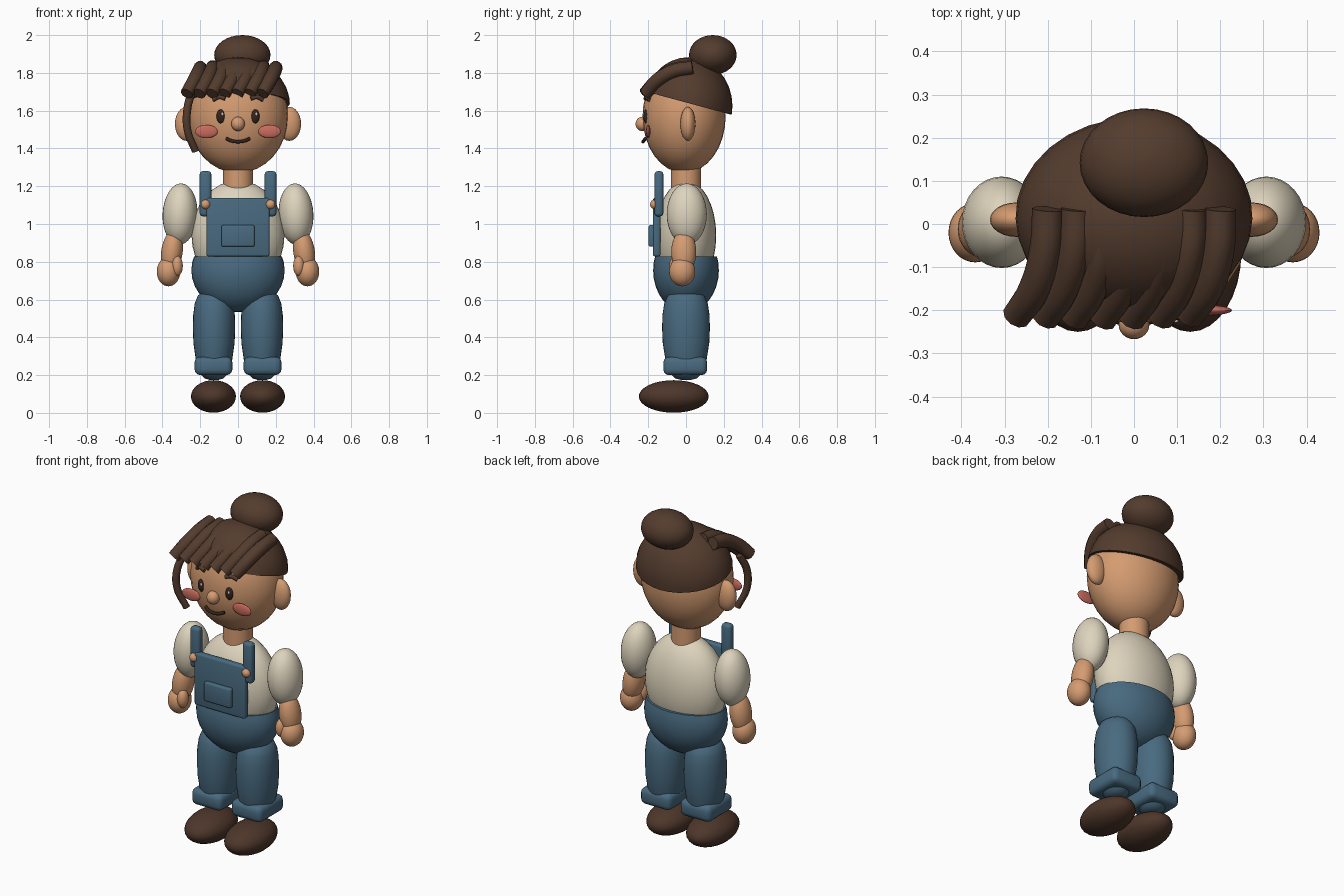
import bpy, bmesh, math
from mathutils import Vector

if "Cube" in bpy.data.objects:
    bpy.data.objects.remove(bpy.data.objects["Cube"])


def material(name, rgb):
    m = bpy.data.materials.new(name)
    m.diffuse_color = (*rgb, 1)
    m.use_nodes = True
    m.node_tree.nodes["Principled BSDF"].inputs["Base Color"].default_value = m.diffuse_color
    return m


HAIR = material("brown_hair", (0.088, 0.045, 0.027))
SHOE = material("shoe_brown", (0.075, 0.037, 0.023))
DARK = material("dark_eye", (0.035, 0.018, 0.012))
SKIN = material("skin", (0.66, 0.33, 0.165))
CREAM = material("cream_shirt", (0.73, 0.66, 0.51))
DENIM = material("blue_denim", (0.066, 0.145, 0.215))
PINK = material("pink_cheek", (0.58, 0.15, 0.11))
GLINT = material("eye_glint", (0.8, 0.8, 0.78))


def finish(ob, name, mat, angle=40):
    ob.name = name
    ob.data.materials.clear()
    ob.data.materials.append(mat)
    bpy.ops.object.select_all(action='DESELECT')
    ob.select_set(True)
    bpy.context.view_layer.objects.active = ob
    bpy.ops.object.shade_smooth_by_angle(angle=math.radians(angle))
    return ob


def from_bmesh(bm, name, mat):
    me = bpy.data.meshes.new(name)
    bmesh.ops.recalc_face_normals(bm, faces=bm.faces)
    bm.to_mesh(me)
    bm.free()
    ob = bpy.data.objects.new(name, me)
    bpy.context.collection.objects.link(ob)
    return finish(ob, name, mat)


def ball(name, loc, radii, mat, rot=(0, 0, 0), seg=32, cut=None):
    """Ellipsoid, optionally keeping only the side of a plane behind its normal."""
    bm = bmesh.new()
    bmesh.ops.create_uvsphere(bm, u_segments=seg, v_segments=seg // 2, radius=1)
    for v in bm.verts:
        v.co = Vector([c * r for c, r in zip(v.co, radii)])
    if cut:
        co, no = cut
        bmesh.ops.bisect_plane(bm, geom=bm.verts[:] + bm.edges[:] + bm.faces[:],
                               plane_co=Vector(co) - Vector(loc), plane_no=no, clear_outer=True)
        bmesh.ops.holes_fill(bm, edges=[e for e in bm.edges if e.is_boundary])
    ob = from_bmesh(bm, name, mat)
    ob.location, ob.rotation_euler = loc, rot
    return ob


def box(name, lo, hi, bevel, mat):
    bm = bmesh.new()
    bmesh.ops.create_cube(bm, size=1)
    for v in bm.verts:
        v.co = Vector([(a + b) / 2 + c * (b - a) for a, b, c in zip(lo, hi, v.co)])
    bmesh.ops.bevel(bm, geom=bm.edges[:], offset=bevel, segments=3, profile=0.5, affect='EDGES')
    return from_bmesh(bm, name, mat)


def lathe(name, loc, profile, mat, ky=1, seg=32):
    """Spin (radius, z) points round the vertical axis, with depth scaled by ky."""
    bm = bmesh.new()
    rings = [[bm.verts.new((r * math.cos(2 * math.pi * i / seg), ky * r * math.sin(2 * math.pi * i / seg), z))
              for i in range(seg)] for r, z in profile]
    for a, b in zip(rings, rings[1:]):
        for i in range(seg):
            bm.faces.new((a[i], a[(i + 1) % seg], b[(i + 1) % seg], b[i]))
    bm.faces.new(rings[0])
    bm.faces.new(rings[-1])
    ob = from_bmesh(bm, name, mat)
    ob.location = loc
    return ob


def tube(name, pts, radius, mat, taper=None):
    """Round tube along a smooth path."""
    cu = bpy.data.curves.new(name, 'CURVE')
    cu.dimensions = '3D'
    cu.bevel_depth, cu.bevel_resolution = radius, 3
    cu.use_fill_caps = True
    cu.resolution_u = 6
    sp = cu.splines.new('BEZIER')
    sp.bezier_points.add(len(pts) - 1)
    for i, (bp, p) in enumerate(zip(sp.bezier_points, pts)):
        bp.co = p
        bp.handle_left_type = bp.handle_right_type = 'AUTO'
        bp.radius = taper[i] if taper else 1
    ob = bpy.data.objects.new(name, cu)
    bpy.context.collection.objects.link(ob)
    bpy.ops.object.select_all(action='DESELECT')
    ob.select_set(True)
    bpy.context.view_layer.objects.active = ob
    bpy.ops.object.convert(target='MESH')
    return finish(bpy.context.object, name, mat)


# Head, neck and nose
ball("head", (0, -0.01, 1.57), (0.265, 0.22, 0.3), SKIN)
lathe("neck", (0, 0, 0), [(0.08, 1.15), (0.08, 1.36)], SKIN)
ball("nose", (0, -0.232, 1.53), (0.036, 0.035, 0.038), SKIN, seg=24)
tube("mouth", [(-0.062, -0.215, 1.452), (-0.03, -0.225, 1.439), (0.03, -0.225, 1.439),
               (0.062, -0.215, 1.452)], 0.009, DARK)

# Hair cap with a hairline rising to the front, and the bun
ball("hair_cap", (0, 0.012, 1.625), (0.276, 0.234, 0.258), HAIR,
     cut=((0, 0.012, 1.64), (0, -0.27, -1)))
ball("hair_bun", (0.023, 0.142, 1.895), (0.149, 0.126, 0.105), HAIR)

# Fringe locks sweeping forward and to one side
for i in range(7):
    t = i / 6
    x = -0.2 + 0.4 * t
    bow = 0.02 * math.sin(math.pi * t)
    tube(f"fringe_lock_{i + 1}",
         [(x, 0.035, 1.828 + bow * 0.5), (x - 0.005, -0.06, 1.812 + bow * 0.5),
          (x - 0.03, -0.15, 1.762), (x - 0.072, -0.213 - bow * 0.3, 1.69)],
         0.036, HAIR, (1, 1.05, 1.05, 0.95))

# Thin lock hanging beside the face
tube("side_lock", [(-0.245, -0.15, 1.7), (-0.268, -0.185, 1.61), (-0.268, -0.188, 1.5), (-0.225, -0.16, 1.385)],
     0.021, HAIR, (1, 1, 0.95, 0.9))

# Shirt body and trouser seat
ball("shirt", (0, 0, 0.94), (0.246, 0.16, 0.29), CREAM)
ball("trouser_seat", (0, 0, 0.755), (0.247, 0.174, 0.222), DENIM, cut=((0, 0, 0.828), (0, 0, 1)))

# Bib with its pocket
box("bib", (-0.167, -0.175, 0.828), (0.167, -0.135, 1.138), 0.012, DENIM)
box("bib_pocket", (-0.088, -0.198, 0.88), (0.088, -0.165, 0.994), 0.01, DENIM)

# Paired parts
for s, side in ((-1, "left"), (1, "right")):
    # Face
    ball(f"ear_{side}", (s * 0.272, 0.01, 1.53), (0.062, 0.04, 0.09), SKIN, seg=24)
    ball(f"eye_{side}", (s * 0.09, -0.21, 1.57), (0.024, 0.016, 0.038), DARK, seg=20)
    ball(f"eye_glint_{side}", (s * 0.09 + 0.007, -0.225, 1.582), (0.006, 0.004, 0.009), GLINT, seg=12)
    ball(f"cheek_{side}", (s * 0.167, -0.2, 1.49), (0.06, 0.012, 0.035), PINK, seg=24)
    tube(f"eyebrow_{side}", [(s * 0.132, -0.195, 1.657), (s * 0.1, -0.207, 1.672), (s * 0.068, -0.215, 1.664)],
         0.011, HAIR)
    # Straps and buttons
    box(f"strap_{side}", (s * 0.172 - 0.031, -0.167, 1.04), (s * 0.172 + 0.031, -0.12, 1.28), 0.018, DENIM)
    ball(f"button_{side}", (s * 0.172, -0.168, 1.104), (0.025, 0.022, 0.025), SKIN, seg=20)
    # Arms
    ball(f"sleeve_{side}", (s * 0.307, 0.004, 1.052), (0.092, 0.106, 0.163), CREAM, (0, -s * 0.05, 0))
    ball(f"forearm_{side}", (s * 0.35, -0.012, 0.852), (0.057, 0.066, 0.118), SKIN, (0, -s * 0.14, 0))
    ball(f"hand_{side}", (s * 0.368, -0.02, 0.748), (0.062, 0.069, 0.078), SKIN)
    ball(f"thumb_{side}", (s * 0.322, -0.055, 0.778), (0.03, 0.034, 0.054), SKIN, seg=24)
    # Legs, turned-up cuffs and shoes
    lathe(f"trouser_leg_{side}", (s * 0.127, 0, 0),
          [(0.02, 0.174), (0.05, 0.182), (0.08, 0.215), (0.097, 0.285), (0.109, 0.37), (0.112, 0.45),
           (0.11, 0.52), (0.102, 0.58), (0.085, 0.622), (0.055, 0.645), (0.015, 0.652)], DENIM, 1.13)
    box(f"cuff_{side}", (s * 0.13 - 0.1, -0.12, 0.2), (s * 0.13 + 0.1, 0.112, 0.297), 0.03, DENIM)
    ball(f"shoe_{side}", (s * 0.13, -0.065, 0.087), (0.119, 0.185, 0.086), SHOE)
